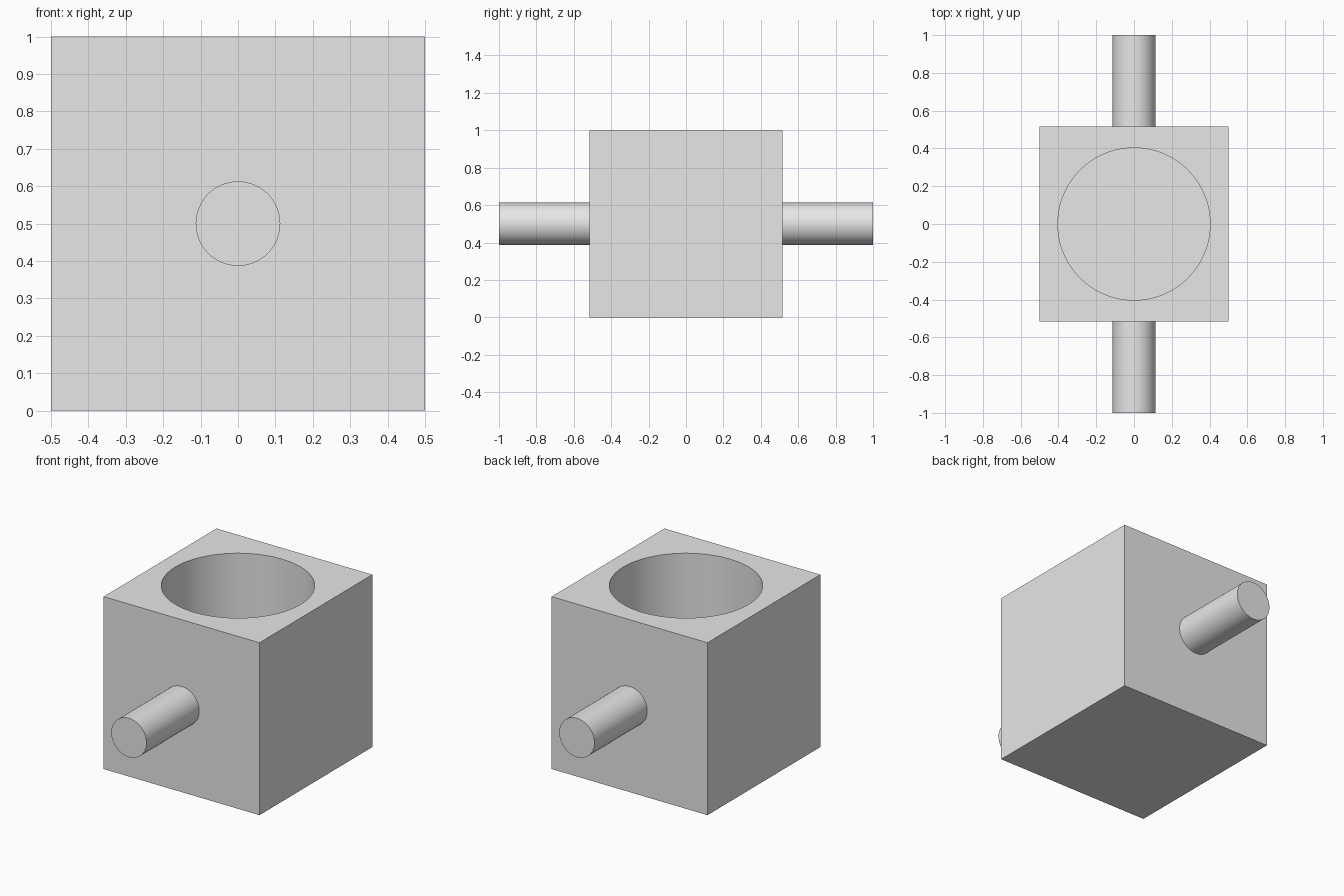
import bpy
import math

# Remove the default cube
default = bpy.data.objects.get("Cube")
if default:
    bpy.data.objects.remove(default, do_unlink=True)

# Single plain grey
grey = bpy.data.materials.new("plain grey")
grey.use_nodes = True
grey.diffuse_color = (0.8, 0.8, 0.8, 1)
bsdf = next(n for n in grey.node_tree.nodes if n.type == 'BSDF_PRINCIPLED')
bsdf.inputs["Base Color"].default_value = (0.8, 0.8, 0.8, 1)

HALF_DEPTH = 0.517
FLOOR = 0.1


def cylinder(name, radius, length, location, rotation=(0, 0, 0), sides=96):
    bpy.ops.mesh.primitive_cylinder_add(vertices=sides, radius=radius, depth=length,
                                        location=location, rotation=rotation)
    obj = bpy.context.object
    obj.name = name
    obj.data.materials.append(grey)
    bpy.ops.object.shade_smooth_by_angle(angle=math.radians(30))
    return obj


# Block
bpy.ops.mesh.primitive_cube_add(size=1, location=(0, 0, 0.5))
block = bpy.context.object
block.name = "block"
block.scale.y = 2 * HALF_DEPTH
bpy.ops.object.transform_apply(location=False, rotation=False, scale=True)
block.data.materials.append(grey)

# Round well sunk into the top, leaving a closed floor
cutter = cylinder("well_cutter", 0.403, 1.2, (0, 0, FLOOR + 0.6))
cut = block.modifiers.new("well", 'BOOLEAN')
cut.operation = 'DIFFERENCE'
cut.solver = 'EXACT'
cut.object = cutter
bpy.ops.object.select_all(action='DESELECT')
block.select_set(True)
bpy.context.view_layer.objects.active = block
bpy.ops.object.modifier_apply(modifier=cut.name)
bpy.data.objects.remove(cutter, do_unlink=True)
bpy.ops.object.shade_smooth_by_angle(angle=math.radians(30))

# Round pins on the front and back; their inner ends stay inside the wall
inner = HALF_DEPTH - 0.05
for name, side in (("front_pin", -1), ("back_pin", 1)):
    cylinder(name, 0.113, 1 - inner, (0, side * (1 + inner) / 2, 0.5),
             (math.pi / 2, 0, 0), sides=64)
